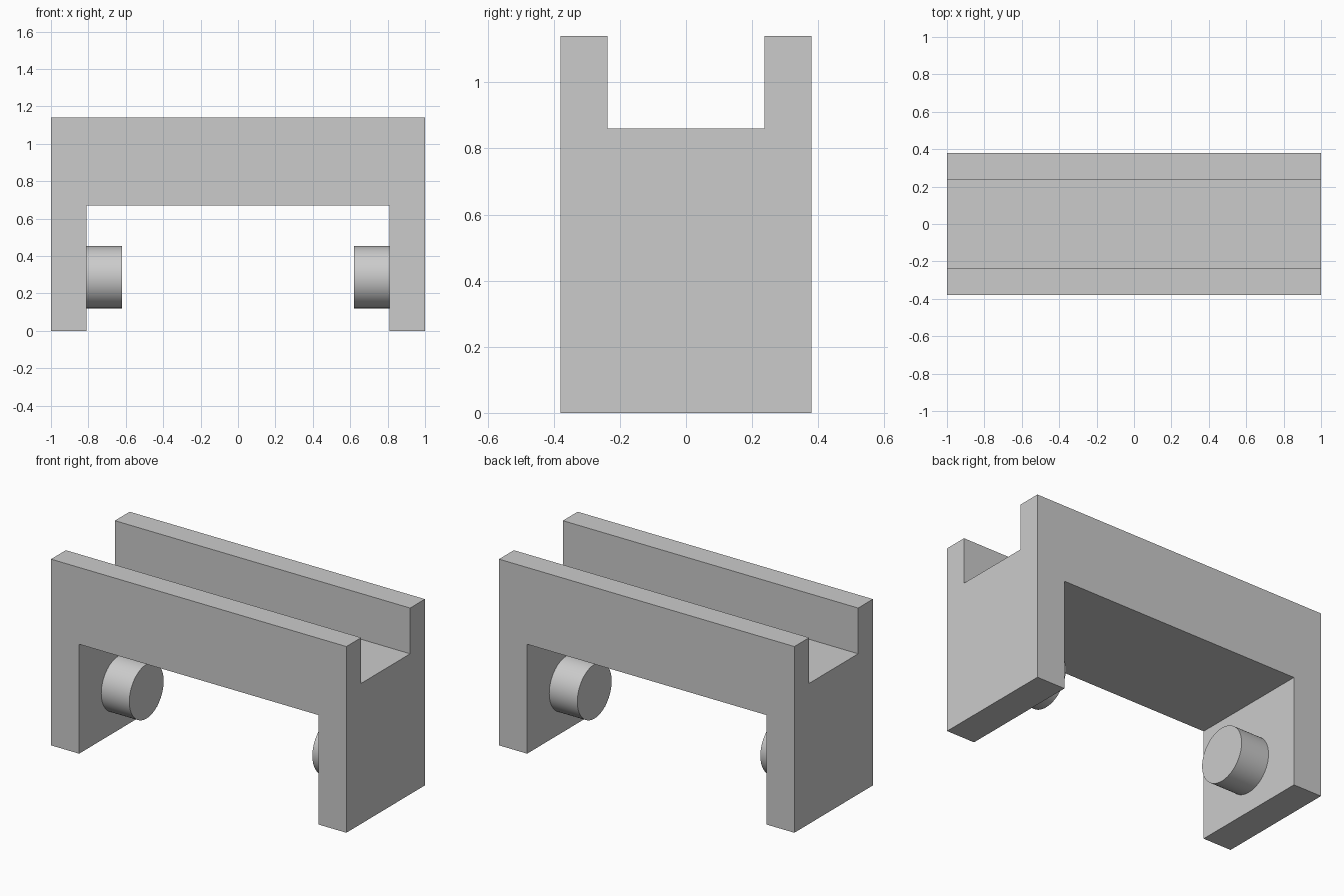
import bpy
import bmesh
from math import pi, radians

cube = bpy.data.objects.get("Cube")
if cube:
    bpy.data.objects.remove(cube, do_unlink=True)

HALF_DEPTH, HEIGHT = 0.38, 1.14
LEG_INNER, ARCH_TOP = 0.81, 0.67
CHANNEL_HALF, CHANNEL_FLOOR = 0.237, 0.86
PEG_END, PEG_RADIUS, PEG_Z = 0.62, 0.166, 0.287

grey = bpy.data.materials.new("light_grey")
grey.use_nodes = True
colour = (0.6, 0.6, 0.6, 1)
grey.diffuse_color = colour
grey.node_tree.nodes["Principled BSDF"].inputs["Base Color"].default_value = colour


def extruded_frame(name, profile):
    """Extrude an XZ outline through the full depth."""
    bm = bmesh.new()
    face = bm.faces.new([bm.verts.new((x, -HALF_DEPTH, z)) for x, z in profile])
    result = bmesh.ops.extrude_face_region(bm, geom=[face])
    verts = [v for v in result["geom"] if isinstance(v, bmesh.types.BMVert)]
    bmesh.ops.translate(bm, verts=verts, vec=(0, 2 * HALF_DEPTH, 0))
    bmesh.ops.recalc_face_normals(bm, faces=bm.faces)
    mesh = bpy.data.meshes.new(name)
    bm.to_mesh(mesh)
    bm.free()
    mesh.materials.append(grey)
    obj = bpy.data.objects.new(name, mesh)
    bpy.context.collection.objects.link(obj)
    return obj


# Arch-shaped body: two legs joined by a beam
half = [(LEG_INNER, ARCH_TOP), (LEG_INNER, 0), (1, 0), (1, HEIGHT)]
body = extruded_frame("body", half + [(-x, z) for x, z in reversed(half)])

# Channel along the top, leaving a rail at the front and back
bpy.ops.mesh.primitive_cube_add(size=2, location=(0, 0, CHANNEL_FLOOR + 0.5))
cutter = bpy.context.object
cutter.name = "channel_cutter"
cutter.scale = (1.2, CHANNEL_HALF, 0.5)
cutter.hide_render = True
cutter.data.materials.append(grey)
cut = body.modifiers.new("channel", "BOOLEAN")
cut.operation = "DIFFERENCE"
cut.solver = "EXACT"
cut.object = cutter
bpy.context.view_layer.objects.active = body
bpy.ops.object.modifier_apply(modifier=cut.name)
bpy.data.objects.remove(cutter, do_unlink=True)

# Round pegs on the inner faces of the legs
for side, name in ((1, "left_peg"), (-1, "right_peg")):
    bpy.ops.mesh.primitive_cylinder_add(
        vertices=64, radius=PEG_RADIUS, depth=LEG_INNER - PEG_END,
        location=(side * (LEG_INNER + PEG_END) / 2, 0, PEG_Z),
        rotation=(0, pi / 2, 0))
    peg = bpy.context.object
    peg.name = name
    peg.data.materials.append(grey)
    bpy.ops.object.shade_smooth_by_angle(angle=radians(30))
